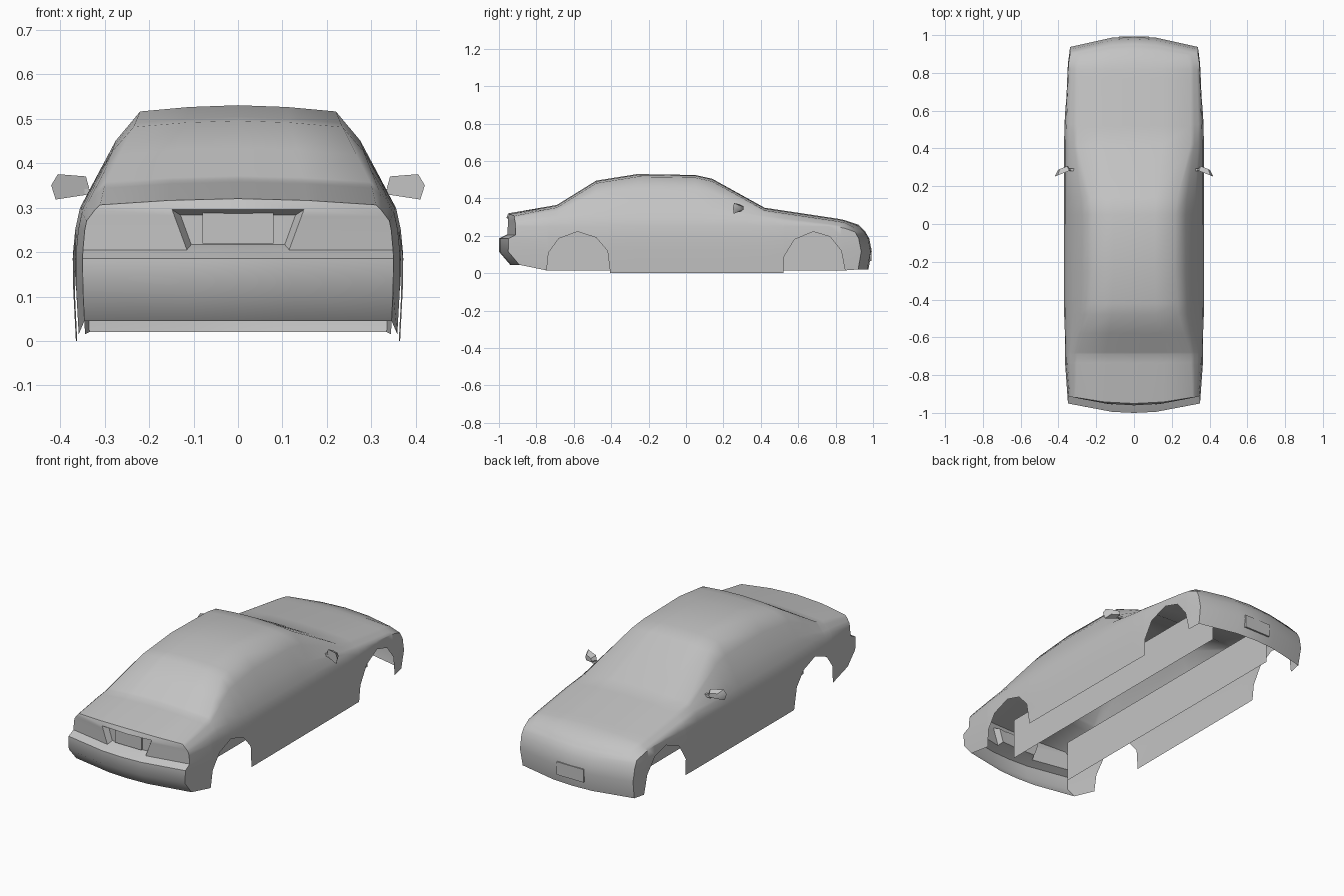
import bpy, bmesh
from mathutils import Vector

if "Cube" in bpy.data.objects:
    bpy.data.objects.remove(bpy.data.objects["Cube"])

grey = bpy.data.materials.new("body_grey")
grey.use_nodes = True
grey.diffuse_color = (0.55, 0.55, 0.55, 1)
grey.node_tree.nodes["Principled BSDF"].inputs["Base Color"].default_value = grey.diffuse_color


def lerp(curve, t):
    """Piecewise linear curve, held flat beyond its ends."""
    if t <= curve[0][0]:
        return curve[0][1]
    for (a, va), (b, vb) in zip(curve, curve[1:]):
        if t <= b:
            return va + (vb - va) * (t - a) / (b - a)
    return curve[-1][1]


def finish(name, bm, angle=1.0):
    mesh = bpy.data.meshes.new(name)
    bm.to_mesh(mesh)
    bm.free()
    mesh.materials.append(grey)
    obj = bpy.data.objects.new(name, mesh)
    bpy.context.collection.objects.link(obj)
    bpy.ops.object.select_all(action="DESELECT")
    obj.select_set(True)
    bpy.context.view_layer.objects.active = obj
    bpy.ops.object.shade_smooth_by_angle(angle=angle)
    return obj


def box(name, centre, size):
    bm = bmesh.new()
    bmesh.ops.create_cube(bm, size=1)
    for v in bm.verts:
        v.co = Vector(centre) + Vector([c * s for c, s in zip(v.co, size)])
    return finish(name, bm, 0.5)


# Body curves along the length: lower edge with wheel arches, crown line,
# roof edge half width, shoulder height and body half width
lower = [(-.95, .045), (-.745, .015), (-.735, .11), (-.68, .185), (-.58, .222),
         (-.48, .19), (-.42, .12), (-.405, 0), (.52, 0), (.525, .09), (.58, .18),
         (.68, .222), (.77, .195), (.83, .12), (.85, .015), (.95, .02)]
crown = [(-.95, .32), (-.69, .365), (-.48, .495), (-.26, .53), (.05, .525),
         (.14, .505), (.42, .35), (.82, .29), (.95, .26)]
edge = [(-.95, .31), (-.69, .3), (-.48, .235), (-.26, .22), (.05, .22),
        (.14, .23), (.42, .3), (.82, .3), (.95, .28)]
shoulder = [(-.95, .27), (-.6, .3), (.4, .295), (.8, .25), (.95, .22)]
width = [(-.95, .35), (-.74, .365), (-.4, .372), (.5, .37), (.85, .35), (.95, .34)]
# Side bulge by height, and bumper profiles at both ends by height
bulge = [(0, .98), (.1, .995), (.18, 1), (.24, .99), (.3, .955)]
tail = [(.045, -.94), (.115, -1), (.185, -1), (.205, -.96), (.3, -.96), (.32, -.95)]
nose = [(.02, .975), (.15, 1), (.22, .96), (.26, .92)]


def half_section(y):
    zc, x2, w, zb = (lerp(c, y) for c in (crown, edge, width, lower))
    z2, z4 = zc - .014, lerp(shoulder, y)
    x4 = w * lerp(bulge, z4)
    rise = z2 - z4
    pts = [(0, zc), (x2 / 2, zc - .004), (x2, z2)]
    pts.append((x2 + .3 * (x4 - x2) + .065 * rise, z2 - .3 * rise))
    pts.append((x2 + .7 * (x4 - x2) + .03 * rise, z2 - .7 * rise))
    pts.append((x4, z4))
    for z in (.25, .205, .185, .115, 0):
        z = max(min(z, z4), zb)
        pts.append((w * lerp(bulge, z), z))
    return pts


def end_y(profile, x, z):
    bow = .05 if profile is tail else -.06
    return lerp(profile, z) + bow * (x / .35) ** 2


# Body shell lofted through the stations
bm = bmesh.new()
stations = sorted({p[0] for p in lower + crown})
rings = []
for y in stations:
    half = half_section(y)
    full = [(-x, z) for x, z in reversed(half[1:])] + half
    profile = tail if y == stations[0] else nose if y == stations[-1] else None
    rings.append([bm.verts.new((x, end_y(profile, x, z) if profile else y, z))
                  for x, z in full])


def skin(a, b):
    for i in range(len(a) - 1):
        bm.faces.new((a[i], a[i + 1], b[i + 1], b[i]))


for a, b in zip(rings, rings[1:]):
    skin(a, b)

# Tail and nose panels close the two ends
for ring, profile in ((rings[0], tail), (rings[-1], nose)):
    mid = len(ring) // 2
    above = ring[mid - 2:mid + 3]
    for k in range(3, mid + 1):
        z = ring[mid + k].co.z
        x1 = max(.115, .15 - .37 * (.3 - z))
        inner = [bm.verts.new((x, end_y(profile, x, z), z)) for x in (-x1, 0, x1)]
        row = [ring[mid - k]] + inner + [ring[mid + k]]
        skin(above, row)
        above = row

bmesh.ops.remove_doubles(bm, verts=bm.verts, dist=.0005)
bmesh.ops.recalc_face_normals(bm, faces=bm.faces)
if sum(f.normal.z * f.calc_area() for f in bm.faces) < 0:
    bmesh.ops.reverse_faces(bm, faces=bm.faces)

# Number plate recess in the tail
recess = []
for f in bm.faces:
    c = f.calc_center_median()
    if c.y < -.9 and abs(c.x) < .12 and .202 < c.z < .297:
        recess.append(f)
bmesh.ops.inset_region(bm, faces=recess, thickness=.012, depth=-.03,
                       use_even_offset=True, use_boundary=True)
finish("body_shell", bm, .9)

# Number plates
box("rear_plate", (0, -.934, .254), (.16, .009, .07))
box("front_plate", (0, .988, .1), (.16, .009, .07))

# Inner wheel well panels and door mirrors on both sides
outline = [(.335, .345), (.342, .37), (.405, .375), (.42, .35), (.41, .318), (.345, .328)]
for side, name in ((1, "left"), (-1, "right")):
    bm = bmesh.new()
    bm.faces.new([bm.verts.new((side * .18, y, z))
                  for y, z in ((-.75, .015), (.85, .015), (.85, .24), (-.75, .24))])
    finish(name + "_inner_panel", bm)

    bm = bmesh.new()
    rear = [bm.verts.new((side * x, .285 - .4 * (x - .335), z)) for x, z in outline]
    front = [bm.verts.new((side * (.375 + .6 * (x - .375)), .308 - .25 * (x - .335),
                           .347 + .5 * (z - .347))) for x, z in outline]
    bm.faces.new(rear)
    bm.faces.new(front)
    for i in range(len(rear)):
        j = (i + 1) % len(rear)
        bm.faces.new((rear[i], rear[j], front[j], front[i]))
    bmesh.ops.recalc_face_normals(bm, faces=bm.faces)
    finish(name + "_mirror", bm, .8)
    box(name + "_mirror_stem", (side * .335, .288, .335), (.04, .014, .014))
